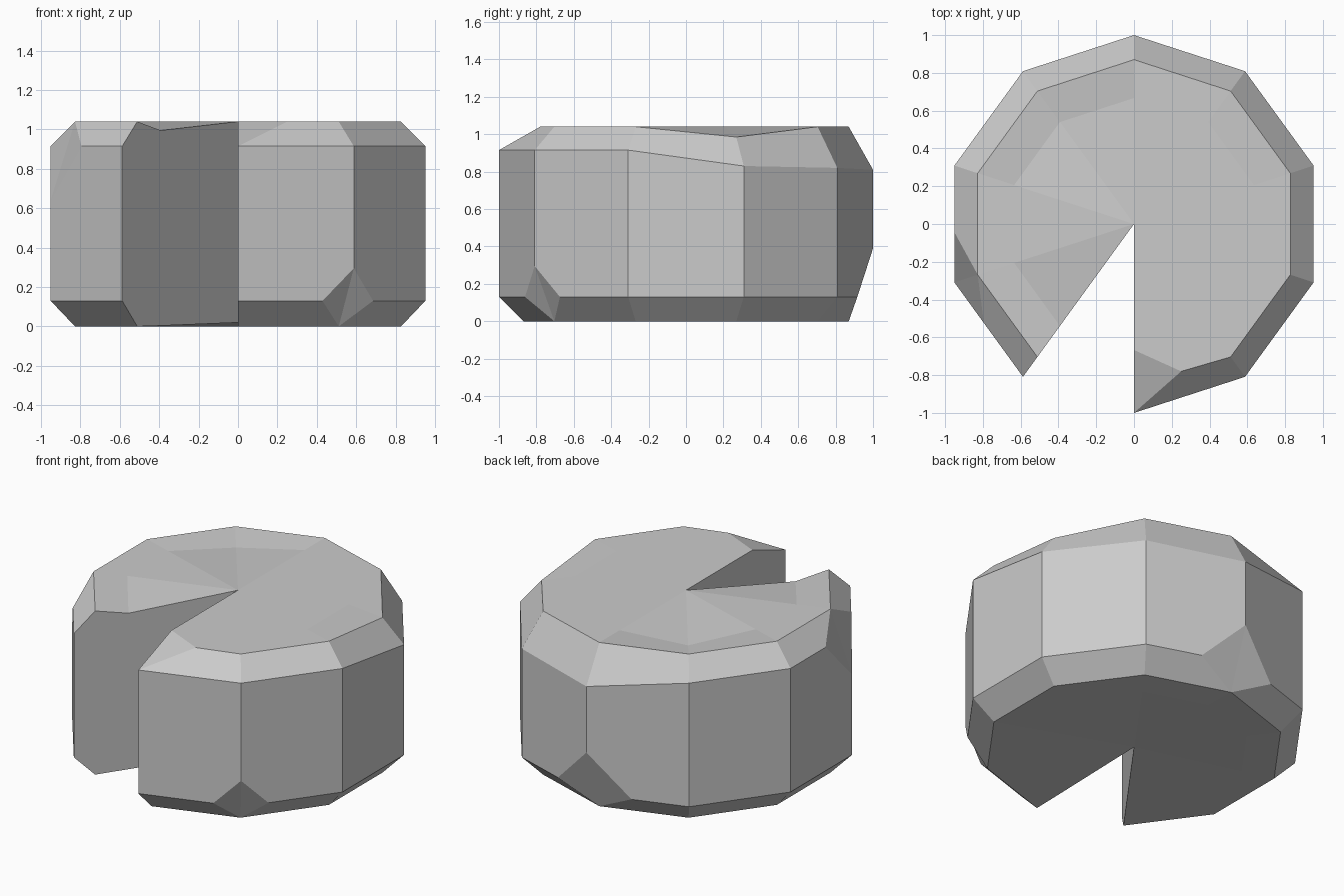
import bpy
import bmesh
from math import cos, sin, radians
from mathutils import Vector

cube = bpy.data.objects.get("Cube")
if cube:
    bpy.data.objects.remove(cube, do_unlink=True)

# One stone colour
stone = bpy.data.materials.new("stone_grey")
stone.use_nodes = True
grey = (0.6, 0.6, 0.6, 1)
stone.diffuse_color = grey
stone.node_tree.nodes["Principled BSDF"].inputs["Base Color"].default_value = grey

HEIGHT, LOW, HIGH = 1.04, 0.13, 0.915
COLUMNS = 10  # ten corners, nine wedges, one wedge left open
RIM, MID = 0.87, 0.667


def ring(radius, z, changes=None):
    """Corners of one level; changes maps a corner number to its own height."""
    points = []
    for k in range(COLUMNS):
        a = radians(36 * k - 90)
        height = (changes or {}).get(k, z)
        points.append(Vector((radius * cos(a), radius * sin(a), height)))
    return points


# Levels from bottom to top, with the worn corners
bottom_centre = Vector((0, 0, 0.02))
bottom_mid = ring(MID, 0.004)
bottom_rim = ring(RIM, 0)
wall_low = ring(1, LOW, {1: 0.295, 5: 0.39})
wall_high = ring(1, HIGH, {3: 0.83, 4: 0.82, 5: 0.81, 8: 0.64})
top_rim = ring(RIM, HEIGHT, {3: 0.985})
top_mid = ring(MID, HEIGHT, {6: 1.0, 9: 0.995})
top_centre = Vector((0, 0, HEIGHT))

bm = bmesh.new()


def face(*points):
    bm.faces.new([bm.verts.new(p) for p in points])


def edge_chain(level, k, chips, z):
    """Wall edge from corner k to the next, with chip ends put in."""
    a, b = level[k], level[k + 1]
    chain = [a]
    for corner, t in ((k, chips.get(k)), (k + 1, 1 - chips.get(k + 1, 1))):
        if corner in chips:
            p = a.lerp(b, t)
            p.z = z
            chain.append(p)
    return chain + [b]


def chamfer(rim, chain, k, chips):
    """Sloped band between wall and rim, with its chip triangles."""
    band = list(chain)
    if k in chips:
        face(rim[k], chain[0], chain[1])
        band = band[1:]
    if k + 1 in chips:
        face(rim[k + 1], chain[-1], chain[-2])
        band = band[:-1]
    face(rim[k], *band, rim[k + 1])


low_chips = {1: 0.27, 5: 0.44}
high_chips = {8: 0.43}
# The front top corner is chipped off back to the middle ring
top_rim[0] = top_mid[0].copy()
front_chip = Vector((0.25, -0.78, HEIGHT))

for k in range(COLUMNS - 1):
    n = k + 1
    low = edge_chain(wall_low, k, low_chips, LOW)
    high = edge_chain(wall_high, k, high_chips, HIGH)
    face(*low, *reversed(high))
    chamfer(bottom_rim, low, k, low_chips)
    if k == 0:
        face(wall_high[0], front_chip, top_rim[0])
        face(wall_high[0], wall_high[1], top_rim[1], front_chip)
        face(top_mid[0], front_chip, top_rim[1], top_mid[1])
    else:
        chamfer(top_rim, high, k, high_chips)
        face(top_rim[k], top_rim[n], top_mid[n], top_mid[k])
    face(top_mid[k], top_mid[n], top_centre)
    face(bottom_rim[k], bottom_rim[n], bottom_mid[n], bottom_mid[k])
    face(bottom_mid[k], bottom_mid[n], bottom_centre)

# Flat walls of the open wedge
for k in (0, COLUMNS - 1):
    outline = [bottom_centre, bottom_mid[k], bottom_rim[k], wall_low[k],
               wall_high[k], top_rim[k]]
    if k:
        outline.append(top_mid[k])
    face(*outline, top_centre)

bmesh.ops.remove_doubles(bm, verts=bm.verts, dist=0.0005)
bmesh.ops.recalc_face_normals(bm, faces=bm.faces)
mesh = bpy.data.meshes.new("notched_stone")
bm.to_mesh(mesh)
bm.free()
mesh.materials.append(stone)
block = bpy.data.objects.new("notched_stone", mesh)
bpy.context.collection.objects.link(block)
